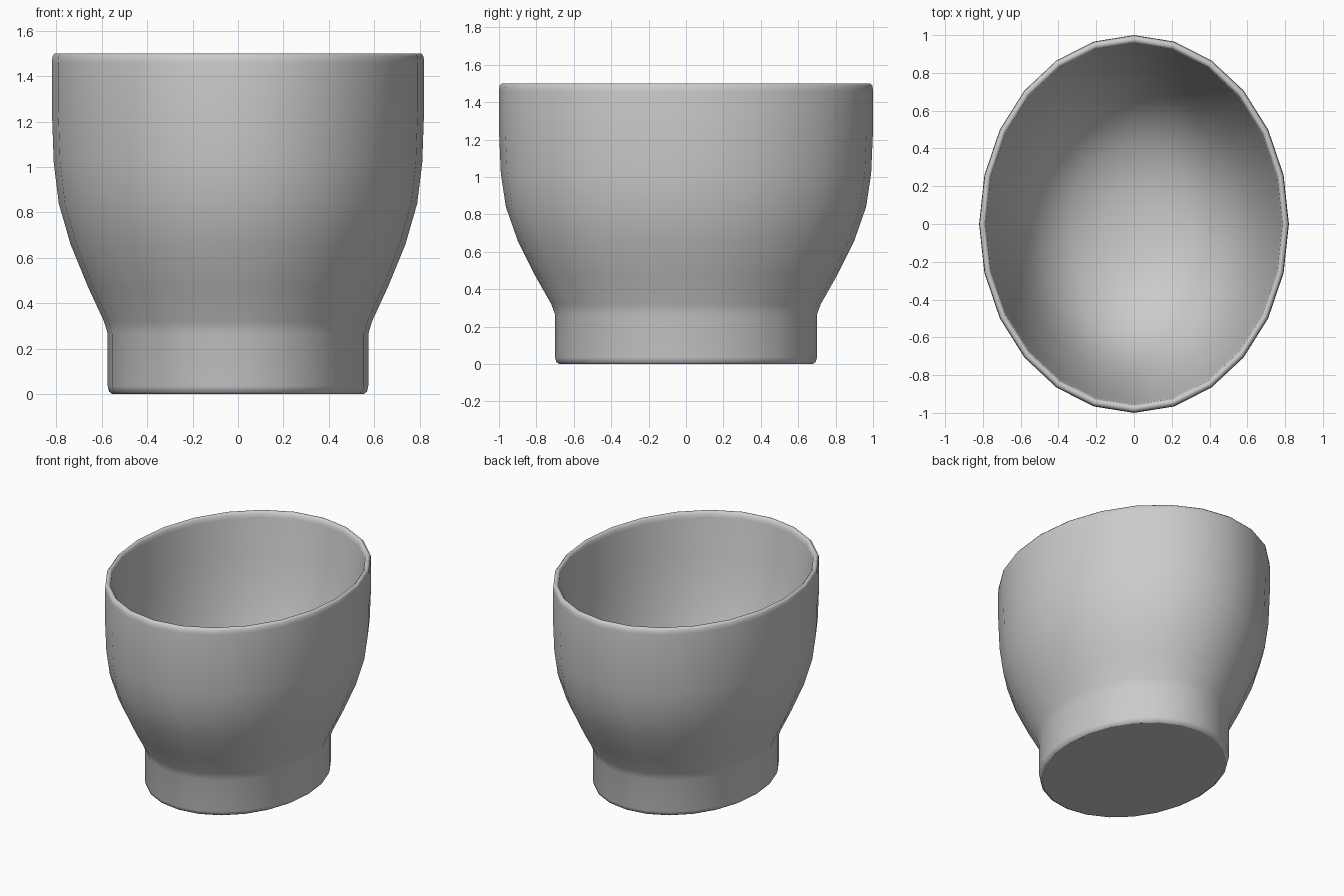
import bpy, bmesh
from math import sin, cos, pi, radians

if "Cube" in bpy.data.objects:
    bpy.data.objects.remove(bpy.data.objects["Cube"])

SIDES = 24
X_SQUASH = 0.82   # oval footprint: narrower across x

# half-section (radius, height): foot, outer wall, rim, inner bowl
PROFILE = [
    (0.675, 0.0), (0.693, 0.01), (0.70, 0.035), (0.70, 0.265), (0.72, 0.32),
    (0.805, 0.47), (0.90, 0.66), (0.963, 0.84), (0.99, 1.02), (1.0, 1.25),
    (1.0, 1.46), (0.997, 1.488), (0.985, 1.5),
    (0.970, 1.5), (0.958, 1.488), (0.953, 1.46),
    (0.92, 1.2), (0.87, 0.95), (0.80, 0.70), (0.72, 0.50),
    (0.60, 0.32), (0.42, 0.19), (0.20, 0.13),
]

bm = bmesh.new()
rings = []
for r, z in PROFILE:
    rings.append([bm.verts.new((X_SQUASH * r * cos(2 * pi * i / SIDES),
                                r * sin(2 * pi * i / SIDES), z))
                  for i in range(SIDES)])

# walls
for a, b in zip(rings, rings[1:]):
    for i in range(SIDES):
        j = (i + 1) % SIDES
        bm.faces.new((a[i], a[j], b[j], b[i]))

# flat underside and fan at the bowl's lowest point
underside = bm.faces.new(rings[0][::-1])
centre = bm.verts.new((0, 0, 0.12))
for i in range(SIDES):
    bm.faces.new((rings[-1][i], rings[-1][(i + 1) % SIDES], centre))

# smooth shading everywhere but the underside
for f in bm.faces:
    f.smooth = f is not underside
for e in underside.edges:
    e.smooth = False

mesh = bpy.data.meshes.new("oval_cup")
bm.to_mesh(mesh)
bm.free()
cup = bpy.data.objects.new("oval_cup", mesh)
bpy.context.collection.objects.link(cup)
